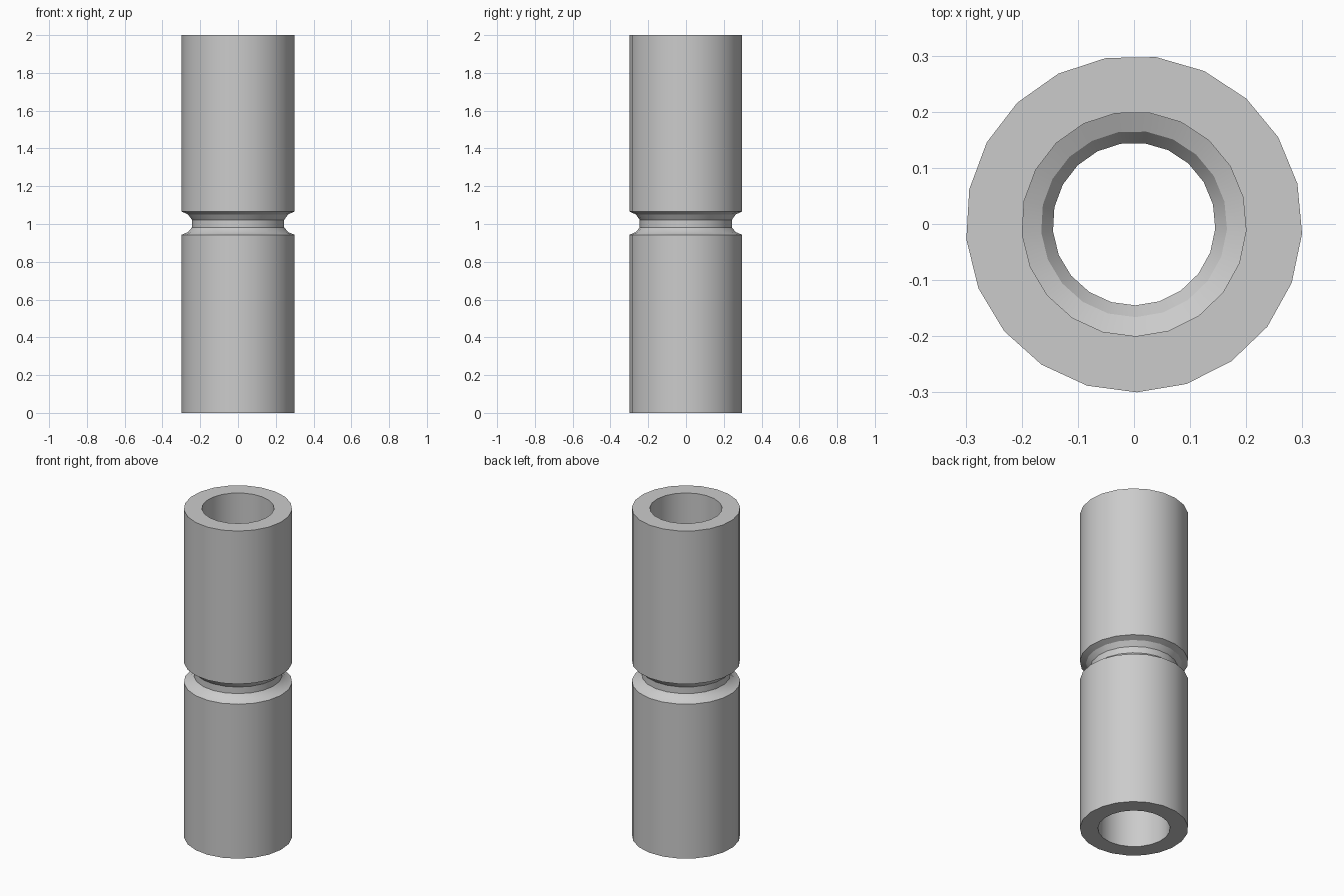
import bpy
import math

cube = bpy.data.objects.get("Cube")
if cube:
    bpy.data.objects.remove(cube, do_unlink=True)

SIDES = 21
WALL = 0.1      # wall thickness
START = math.radians(-89)

# Grey surface
grey = bpy.data.materials.new("plain_grey")
grey.use_nodes = True
colour = (0.6, 0.6, 0.6, 1)
grey.diffuse_color = colour
grey.node_tree.nodes["Principled BSDF"].inputs["Base Color"].default_value = colour

# Outer wall, bottom to top, with the narrow grooved neck in the middle
outer = [(0.3, 0), (0.3, 0.943), (0.266, 0.957), (0.245, 0.982),
         (0.245, 1.022), (0.266, 1.051), (0.3, 1.066), (0.3, 2)]
# The bore follows the outer wall at a constant thickness
inner = [(r - WALL, z) for r, z in reversed(outer)]
profile = outer + inner


def lathe(name, profile, sides):
    """Revolve a closed (radius, height) profile around z."""
    n = len(profile)
    verts, faces = [], []
    for s in range(sides):
        a = START + math.tau * s / sides
        verts += [(r * math.cos(a), r * math.sin(a), z) for r, z in profile]
        t = (s + 1) % sides
        for i in range(n):
            j = (i + 1) % n
            faces.append((s * n + i, t * n + i, t * n + j, s * n + j))
    mesh = bpy.data.meshes.new(name)
    mesh.from_pydata(verts, [], faces)
    mesh.materials.append(grey)
    obj = bpy.data.objects.new(name, mesh)
    bpy.context.collection.objects.link(obj)
    return obj


tube = lathe("grooved_tube", profile, SIDES)

# Smooth walls, sharp rims and lips
bpy.ops.object.select_all(action='DESELECT')
tube.select_set(True)
bpy.context.view_layer.objects.active = tube
bpy.ops.object.shade_smooth_by_angle(angle=math.radians(30))
